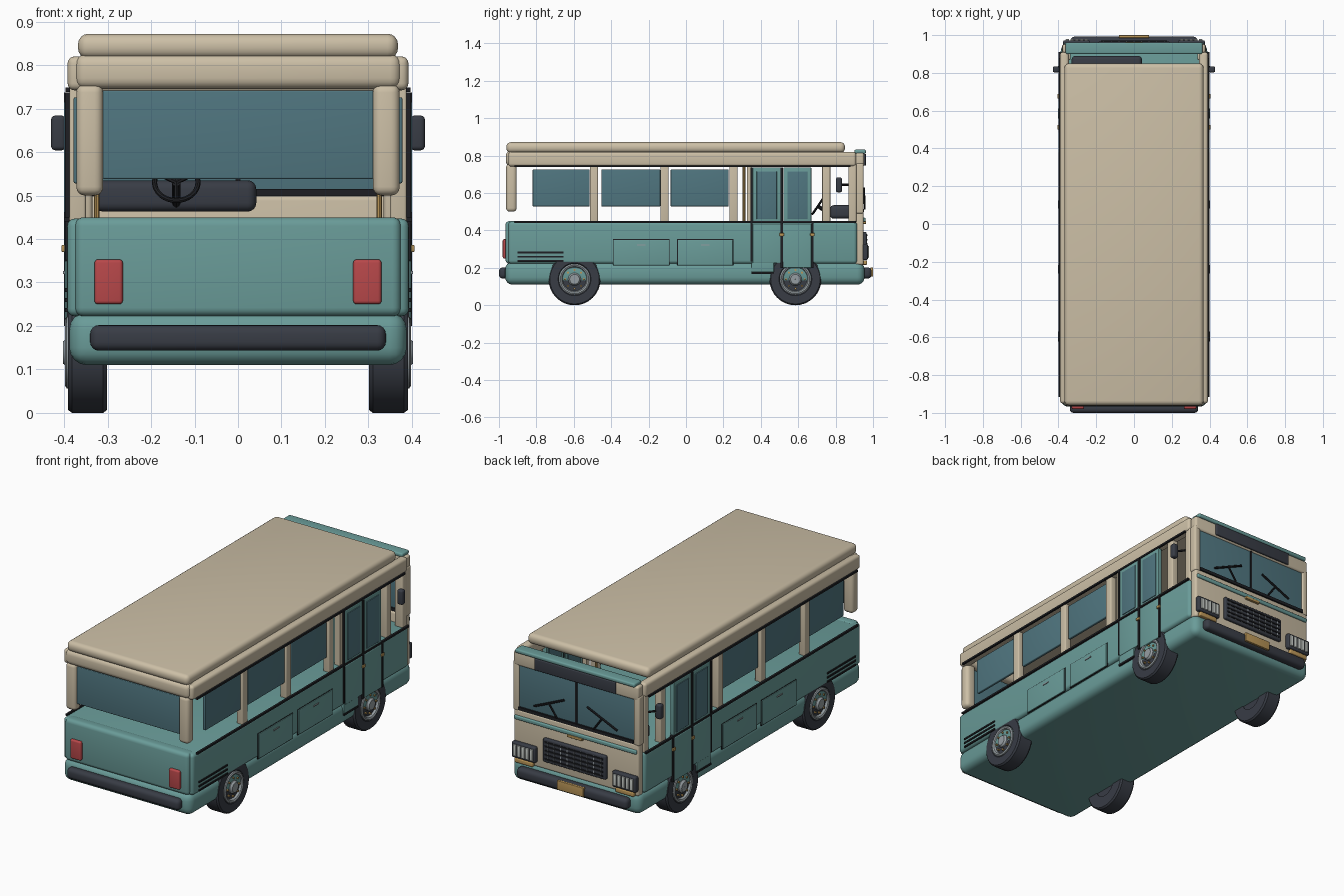
import bpy, bmesh, math
from mathutils import Vector, Matrix

cube = bpy.data.objects.get("Cube")
if cube:
    bpy.data.objects.remove(cube, do_unlink=True)


def material(name, r, g, b, rough=0.6):
    lin = [((c / 255 + 0.055) / 1.055) ** 2.4 for c in (r, g, b)] + [1]
    m = bpy.data.materials.new(name)
    m.use_nodes = True
    m.diffuse_color = lin
    bsdf = m.node_tree.nodes["Principled BSDF"]
    bsdf.inputs["Base Color"].default_value = lin
    bsdf.inputs["Roughness"].default_value = rough
    return m


TEAL = material("teal paint", 106, 156, 153)
CREAM = material("cream paint", 204, 191, 166)
GLASS = material("tinted glass", 80, 118, 128)
RUBBER = material("dark rubber", 56, 60, 69)
BLACK = material("black trim", 30, 31, 35)
RED = material("red lamp", 184, 72, 74)
GOLD = material("brass", 186, 150, 88)
STEEL = material("grey steel", 150, 158, 162)
LENS = material("pale lens", 205, 210, 205)


def finish(name, bm, mat):
    bmesh.ops.recalc_face_normals(bm, faces=bm.faces)
    mesh = bpy.data.meshes.new(name)
    bm.to_mesh(mesh)
    bm.free()
    mesh.materials.append(mat)
    ob = bpy.data.objects.new(name, mesh)
    bpy.context.collection.objects.link(ob)
    bpy.context.view_layer.objects.active = ob
    bpy.ops.object.select_all(action="DESELECT")
    ob.select_set(True)
    bpy.ops.object.shade_smooth_by_angle(angle=math.radians(35))
    return ob


def box(name, mat, xs, ys, zs, bevel=0.0):
    """Rounded box given by its x, y and z ranges."""
    bm = bmesh.new()
    bmesh.ops.create_cube(bm, size=1)
    for v in bm.verts:
        v.co = Vector([r[0] if c < 0 else r[1] for c, r in zip(v.co, (xs, ys, zs))])
    if bevel:
        bmesh.ops.bevel(bm, geom=bm.edges[:], offset=bevel, segments=4,
                        profile=0.5, affect="EDGES", clamp_overlap=True)
    return finish(name, bm, mat)


def wide(name, mat, x, ys, zs, bevel=0.0):
    return box(name, mat, (-x, x), ys, zs, bevel)


def pair(name, mat, xs, ys, zs, bevel=0.0):
    """The same box on both sides."""
    box("left_" + name, mat, xs, ys, zs, bevel)
    box("right_" + name, mat, (-xs[1], -xs[0]), ys, zs, bevel)


def rod(name, mat, a, b, radius, sides=10):
    a, b = Vector(a), Vector(b)
    bm = bmesh.new()
    turn = (b - a).to_track_quat("Z", "Y").to_matrix().to_4x4()
    bmesh.ops.create_cone(bm, cap_ends=True, segments=sides, radius1=radius, radius2=radius,
                          depth=(b - a).length, matrix=Matrix.Translation((a + b) / 2) @ turn)
    return finish(name, bm, mat)


def lathe(name, mat, profile, centre, axis_turn, sides=32):
    """Closed (radius, height) profile spun about z, then turned and placed."""
    bm = bmesh.new()
    rings = []
    for i in range(sides):
        a = math.tau * i / sides
        rings.append([bm.verts.new((r * math.cos(a), r * math.sin(a), h)) for r, h in profile])
    n = len(profile)
    for i in range(sides):
        p, q = rings[i], rings[(i + 1) % sides]
        for j in range(n):
            bm.faces.new((p[j], q[j], q[(j + 1) % n], p[(j + 1) % n]))
    bm.transform(Matrix.Translation(centre) @ axis_turn)
    return finish(name, bm, mat)


# Body shell
wide("lower_skirt", TEAL, 0.388, (-0.967, 0.955), (0.11, 0.232), 0.04)
wide("mid_body", TEAL, 0.393, (-0.95, 0.915), (0.222, 0.447), 0.018)
wide("rear_panel", TEAL, 0.375, (-0.965, -0.9), (0.222, 0.45), 0.02)
pair("belt_trim", BLACK, (0.388, 0.4), (-0.917, 0.91), (0.44, 0.45))
pair("upper_trim", BLACK, (0.386, 0.397), (-0.917, 0.88), (0.738, 0.748))

# Roof
wide("roof_cap", CREAM, 0.368, (-0.96, 0.85), (0.815, 0.872), 0.024)
pair("roof_rail", CREAM, (0.345, 0.392), (-0.95, 0.91), (0.742, 0.82), 0.016)
wide("rear_header", CREAM, 0.375, (-0.963, -0.89), (0.745, 0.825), 0.025)

# Rear end
pair("rear_pillar", CREAM, (0.31, 0.372), (-0.962, -0.905), (0.5, 0.757), 0.02)
wide("rear_window", GLASS, 0.312, (-0.945, -0.925), (0.538, 0.742), 0.004)
wide("rear_bumper", RUBBER, 0.34, (-1.0, -0.95), (0.143, 0.202), 0.02)
pair("tail_lamp", RED, (0.265, 0.33), (-0.98, -0.955), (0.25, 0.353), 0.008)

# Side pillars and windows
for i, y in enumerate((-0.492, -0.115, 0.254, 0.75)):
    pair(f"side_pillar_{i}", CREAM, (0.35, 0.388), (y - 0.022, y + 0.022), (0.44, 0.75), 0.006)
pair("door_post", CREAM, (0.355, 0.388), (0.325, 0.35), (0.44, 0.75))
for i, (a, b) in enumerate(((-0.82, -0.515), (-0.452, -0.137), (-0.082, 0.228))):
    pair(f"side_window_{i}", GLASS, (0.362, 0.378), (a, b), (0.528, 0.726), 0.004)

# Folding doors, hand rails and handles
for i, (a, b, low) in enumerate(((0.356, 0.506, 0.225), (0.52, 0.67, 0.2))):
    pair(f"door_upper_{i}", TEAL, (0.374, 0.396), (a, b), (0.44, 0.737), 0.004)
    pair(f"door_lower_{i}", TEAL, (0.374, 0.399), (a, b), (low, 0.437), 0.004)
    pair(f"door_window_{i}", GLASS, (0.37, 0.4), (a + 0.022, b - 0.02), (0.46, 0.716), 0.003)
    pair(f"door_seam_{i}", BLACK, (0.38, 0.4), (b, b + 0.012), (0.2, 0.737 if i == 0 else 0.45))
    pair(f"door_handle_{i}", GOLD, (0.395, 0.406), (b - 0.006, b + 0.018), (0.37, 0.386), 0.003)
pair("door_edge", BLACK, (0.38, 0.398), (0.346, 0.356), (0.235, 0.737))
pair("step_panel", TEAL, (0.37, 0.396), (0.35, 0.47), (0.178, 0.238), 0.003)
pair("step_edge", BLACK, (0.37, 0.398), (0.35, 0.47), (0.168, 0.179))
for side, s in (("left", 1), ("right", -1)):
    rod(f"{side}_hand_rail", GOLD, (s * 0.325, 0.31, 0.44), (s * 0.325, 0.31, 0.76), 0.007)

# Luggage hatches and louvres
for i, (a, b) in enumerate(((-0.388, -0.09), (-0.044, 0.25))):
    pair(f"hatch_gap_{i}", BLACK, (0.39, 0.3945), (a - 0.003, b + 0.003), (0.212, 0.353))
    pair(f"hatch_{i}", TEAL, (0.39, 0.398), (a, b), (0.215, 0.35), 0.003)
    mid = (a + b) / 2
    pair(f"hatch_pull_{i}", STEEL, (0.396, 0.402), (mid - 0.022, mid + 0.022), (0.32, 0.326))
for i in range(3):
    z = 0.232 + i * 0.023
    pair(f"louvre_{i}", BLACK, (0.388, 0.398), (-0.9, -0.655), (z, z + 0.009))

# Wheels
TYRE = [(0.07, -0.045), (0.132, -0.045), (0.139, -0.036), (0.139, 0.036), (0.132, 0.045), (0.088, 0.045), (0.07, 0.03)]
RIM = [(0.05, 0.02), (0.083, 0.02), (0.083, 0.048), (0.076, 0.052), (0.068, 0.048), (0.062, 0.036), (0.05, 0.036)]
HUB = [(0.001, 0.0), (0.034, 0.0), (0.034, 0.046), (0.026, 0.056), (0.001, 0.056)]
DISC = [(0.001, -0.04), (0.075, -0.04), (0.075, 0.037), (0.001, 0.037)]
for side, s in (("left", 1), ("right", -1)):
    for end, y in (("rear", -0.596), ("front", 0.585)):
        turn = Matrix.Rotation(s * math.pi / 2, 4, "Y")
        c = Vector((s * 0.346, y, 0.139))
        for part, mat, prof in (("tyre", RUBBER, TYRE), ("rim", STEEL, RIM),
                                ("hub", STEEL, HUB), ("wheel_disc", RUBBER, DISC)):
            lathe(f"{side}_{end}_{part}", mat, prof, c, turn)
        for k in range(8):
            a = math.tau * k / 8
            p = c + Vector((s * 0.034, 0.05 * math.cos(a), 0.05 * math.sin(a)))
            rod(f"{side}_{end}_nut_{k}", GOLD, p, p + Vector((s * 0.014, 0, 0)), 0.006, 6)

# Nose
wide("nose_panel", CREAM, 0.378, (0.905, 0.95), (0.215, 0.5), 0.012)
pair("nose_pillar", CREAM, (0.335, 0.386), (0.868, 0.912), (0.44, 0.76), 0.01)
pair("windscreen_pillar", CREAM, (0.345, 0.382), (0.905, 0.95), (0.49, 0.76), 0.01)
wide("nose_header", CREAM, 0.378, (0.905, 0.952), (0.738, 0.815), 0.012)
wide("nose_visor", TEAL, 0.362, (0.9, 0.962), (0.81, 0.832), 0.008)
wide("sign_box", RUBBER, 0.245, (0.94, 0.962), (0.746, 0.81), 0.005)
wide("windscreen", GLASS, 0.347, (0.92, 0.943), (0.512, 0.742), 0.003)
wide("windscreen_divider", BLACK, 0.006, (0.918, 0.948), (0.512, 0.742))
wide("windscreen_sill", BLACK, 0.347, (0.912, 0.953), (0.498, 0.515))
wide("nose_moulding", TEAL, 0.37, (0.94, 0.96), (0.446, 0.468), 0.006)
wide("nose_badge", GOLD, 0.045, (0.945, 0.963), (0.435, 0.45), 0.003)
for side, s in (("left", 1), ("right", -1)):
    rod(f"{side}_wiper_blade", BLACK, (s * 0.07, 0.952, 0.625), (s * 0.25, 0.952, 0.545), 0.006, 6)
    rod(f"{side}_wiper_arm", BLACK, (s * 0.16, 0.955, 0.585), (s * 0.11, 0.955, 0.515), 0.005, 6)

# Grille
wide("grille", RUBBER, 0.19, (0.94, 0.966), (0.262, 0.392), 0.008)
for i in range(5):
    z = 0.278 + i * 0.023
    wide(f"grille_slat_{i}", BLACK, 0.176, (0.96, 0.971), (z, z + 0.008))
for i in range(9):
    x = (i - 4) * 0.04
    box(f"grille_bar_{i}", STEEL, (x - 0.002, x + 0.002), (0.96, 0.969), (0.274, 0.38))

# Headlamps, signals, front bumper and plate
pair("headlamp_housing", RUBBER, (0.232, 0.375), (0.94, 0.972), (0.242, 0.328), 0.008)
for i in range(5):
    x = 0.243 + i * 0.025
    pair(f"headlamp_lens_{i}", LENS, (x, x + 0.019), (0.965, 0.979), (0.254, 0.316), 0.003)
pair("turn_signal", GOLD, (0.25, 0.36), (0.94, 0.968), (0.216, 0.24), 0.005)
wide("front_bumper", RUBBER, 0.335, (0.94, 0.992), (0.143, 0.202), 0.02)
wide("number_plate", GOLD, 0.08, (0.985, 1.0), (0.153, 0.203), 0.003)

# Mirrors
pair("mirror", RUBBER, (0.396, 0.43), (0.802, 0.834), (0.604, 0.684), 0.01)
for side, s in (("left", 1), ("right", -1)):
    rod(f"{side}_mirror_arm", BLACK, (s * 0.36, 0.88, 0.645), (s * 0.405, 0.82, 0.645), 0.006, 8)

# Dashboard and steering wheel
box("dashboard", RUBBER, (-0.33, 0.042), (0.77, 0.89), (0.463, 0.535), 0.02)
hub = Vector((-0.142, 0.705, 0.53))
tilt = Matrix.Rotation(math.radians(56), 4, "X")
ring = [(0.05 + 0.006 * math.cos(a), 0.006 * math.sin(a)) for a in [math.tau * k / 8 for k in range(8)]]
lathe("steering_wheel", BLACK, ring, hub, tilt)
rod("steering_column", BLACK, hub, hub + tilt @ Vector((0, 0, -0.1)), 0.01)
for k in range(3):
    a = math.tau * k / 3 - math.pi / 2
    rod(f"steering_spoke_{k}", BLACK, hub, hub + tilt @ Vector((0.05 * math.cos(a), 0.05 * math.sin(a), 0)), 0.005, 6)
